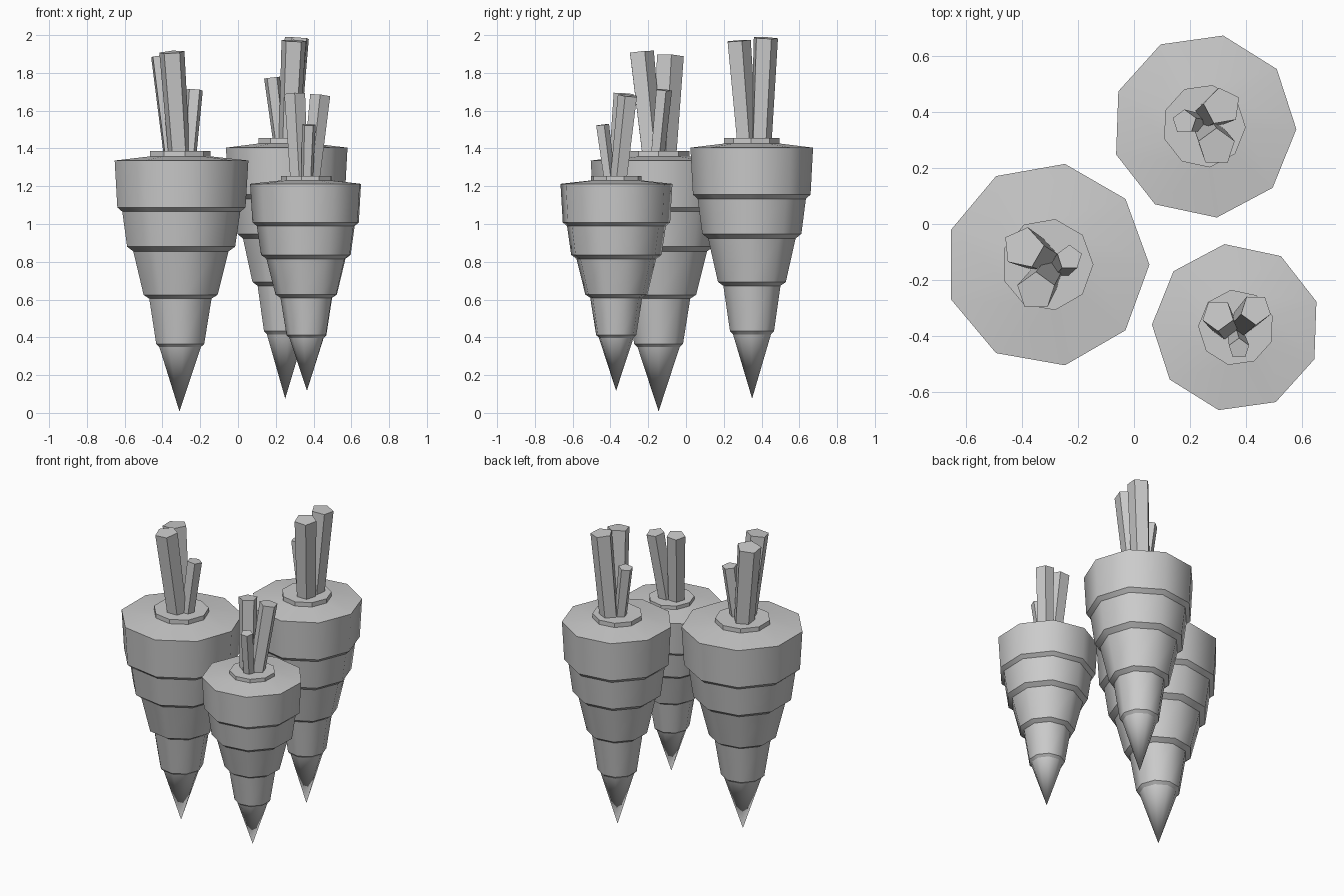
import bpy, bmesh, math
from mathutils import Vector, Matrix

cube = bpy.data.objects.get("Cube")
if cube:
    bpy.data.objects.remove(cube)

grey = bpy.data.materials.new("light_grey")
grey.use_nodes = True
colour = (0.6, 0.6, 0.6, 1)
grey.diffuse_color = colour
grey.node_tree.nodes["Principled BSDF"].inputs["Base Color"].default_value = colour

SIDES = 9
# (radius, height above the tip) of the stepped root, tip to shoulder
ROOT = [(0.113, 0.34), (0.131, 0.357), (0.17, 0.597), (0.202, 0.617),
        (0.26, 0.847), (0.295, 0.872), (0.322, 1.057), (0.35, 1.08),
        (0.365, 1.328), (0.165, 1.35)]


def finish(bm, name):
    bmesh.ops.recalc_face_normals(bm, faces=bm.faces)
    mesh = bpy.data.meshes.new(name)
    bm.to_mesh(mesh)
    bm.free()
    mesh.materials.append(grey)
    obj = bpy.data.objects.new(name, mesh)
    bpy.context.collection.objects.link(obj)
    return obj


def ring(bm, radius, z, phase):
    angles = [phase + math.tau * i / SIDES for i in range(SIDES)]
    return [bm.verts.new((radius * math.cos(a), radius * math.sin(a), z)) for a in angles]


def root(name, centre, tip_z, width, height, phase):
    """Stepped root: smooth round each band, sharp between bands."""
    bm = bmesh.new()
    tip = bm.verts.new((0, 0, 0))
    rings = [ring(bm, r * width, z * height, phase) for r, z in ROOT]
    for i in range(SIDES):
        j = (i + 1) % SIDES
        bm.faces.new((tip, rings[0][j], rings[0][i]))
        for low, high in zip(rings, rings[1:]):
            bm.faces.new((low[i], low[j], high[j], high[i]))
    for face in bm.faces:
        face.smooth = True
    bm.faces.new(rings[-1])
    for edge in bm.edges:
        a, b = edge.verts
        edge.smooth = abs(a.co.z - b.co.z) > 0.001
    finish(bm, name).location = (*centre, tip_z)


def prism(name, base, top, base_radius, top_radius, sides, phase):
    """Flat-sided tapered prism between two points."""
    base, top = Vector(base), Vector(top)
    axis = top - base
    bm = bmesh.new()
    bmesh.ops.create_cone(bm, cap_ends=True, segments=sides, radius1=base_radius,
                          radius2=top_radius, depth=axis.length,
                          matrix=Matrix.Rotation(phase, 4, 'Z'))
    obj = finish(bm, name)
    obj.rotation_mode = 'QUATERNION'
    obj.rotation_quaternion = Vector((0, 0, 1)).rotation_difference(axis)
    obj.location = (base + top) / 2


def carrot(side, centre, tip_z, width, height, phase, stalks):
    phase = math.radians(phase)
    root(side + "_root", centre, tip_z, width, height, phase)
    # Crown disc
    low = tip_z + 1.335 * height
    high = tip_z + 1.378 * height
    prism(side + "_crown", (*centre, low), (*centre, high),
          0.165 * width, 0.165 * width, SIDES, phase - math.pi / 2)
    # Cut stalks: base xy, top xyz, radius, turn in degrees
    for i, (base, top, radius, turn) in enumerate(stalks):
        prism(f"{side}_stalk_{i + 1}", (*base, low), top,
              radius * 0.85, radius, 5, math.radians(turn))


carrot("right", (-0.31, -0.145), 0.008, 1, 1, 0, [
    ((-0.335, -0.115), (-0.395, -0.085, 1.89), 0.075, -12),
    ((-0.31, -0.18), (-0.35, -0.24, 1.91), 0.07, 0),
    ((-0.26, -0.155), (-0.23, -0.12, 1.71), 0.046, 0)])
carrot("left_back", (0.25, 0.35), 0.076, 0.904, 1, -2, [
    ((0.275, 0.395), (0.315, 0.42, 1.985), 0.068, 10),
    ((0.27, 0.32), (0.295, 0.275, 1.97), 0.068, 0),
    ((0.225, 0.36), (0.18, 0.365, 1.775), 0.044, 0)])
carrot("left_front", (0.365, -0.37), 0.117, 0.825, 0.825, 18, [
    ((0.325, -0.365), (0.3, -0.325, 1.69), 0.058, 36),
    ((0.385, -0.355), (0.435, -0.305, 1.68), 0.056, 36),
    ((0.365, -0.405), (0.375, -0.445, 1.525), 0.038, 0)])
